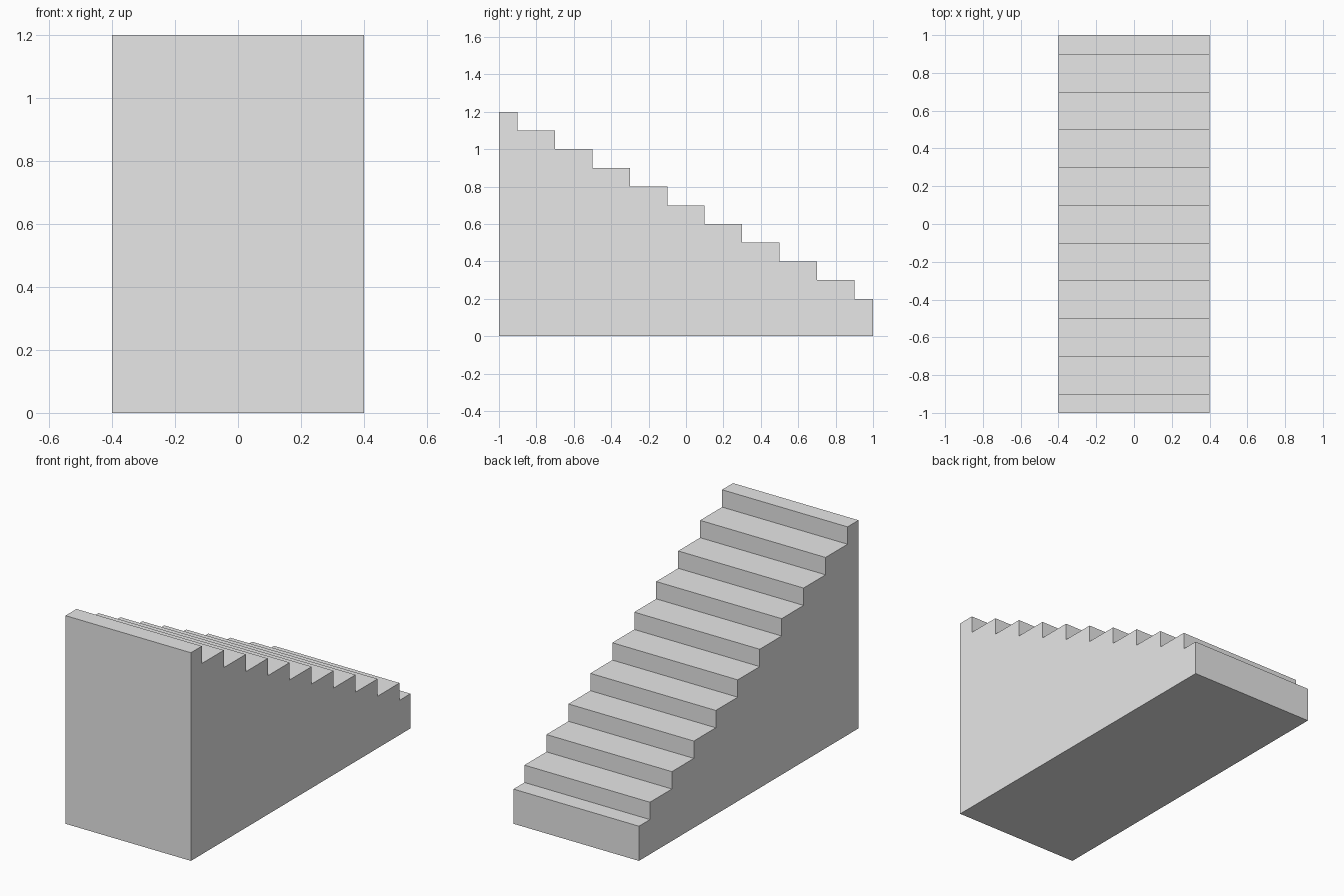
import bpy
import bmesh

WIDTH, HALF_LENGTH = 0.8, 1.0
RISE, TREAD = 0.1, 0.2
STEPS = 10
TOP = 1.2

cube = bpy.data.objects.get("Cube")
if cube:
    bpy.data.objects.remove(cube, do_unlink=True)

# Plain grey material
grey = bpy.data.materials.new("light_grey")
grey.use_nodes = True
colour = (0.8, 0.8, 0.8, 1.0)
grey.diffuse_color = colour
grey.node_tree.nodes["Principled BSDF"].inputs["Base Color"].default_value = colour

# Stepped side profile: half-depth treads at the top and bottom
profile = [(-HALF_LENGTH, 0), (-HALF_LENGTH, TOP)]
for i in range(STEPS):
    y = -HALF_LENGTH + TREAD / 2 + i * TREAD
    z = TOP - i * RISE
    profile += [(y, z), (y, z - RISE)]
profile += [(HALF_LENGTH, TOP - STEPS * RISE), (HALF_LENGTH, 0)]

# Extrude the profile across the width into a solid staircase
bm = bmesh.new()
side = bm.faces.new([bm.verts.new((-WIDTH / 2, y, z)) for y, z in profile])
extruded = bmesh.ops.extrude_face_region(bm, geom=[side])["geom"]
verts = [v for v in extruded if isinstance(v, bmesh.types.BMVert)]
bmesh.ops.translate(bm, verts=verts, vec=(WIDTH, 0, 0))
bmesh.ops.recalc_face_normals(bm, faces=bm.faces)

mesh = bpy.data.meshes.new("staircase")
bm.to_mesh(mesh)
bm.free()
mesh.materials.append(grey)
bpy.context.collection.objects.link(bpy.data.objects.new("staircase", mesh))
